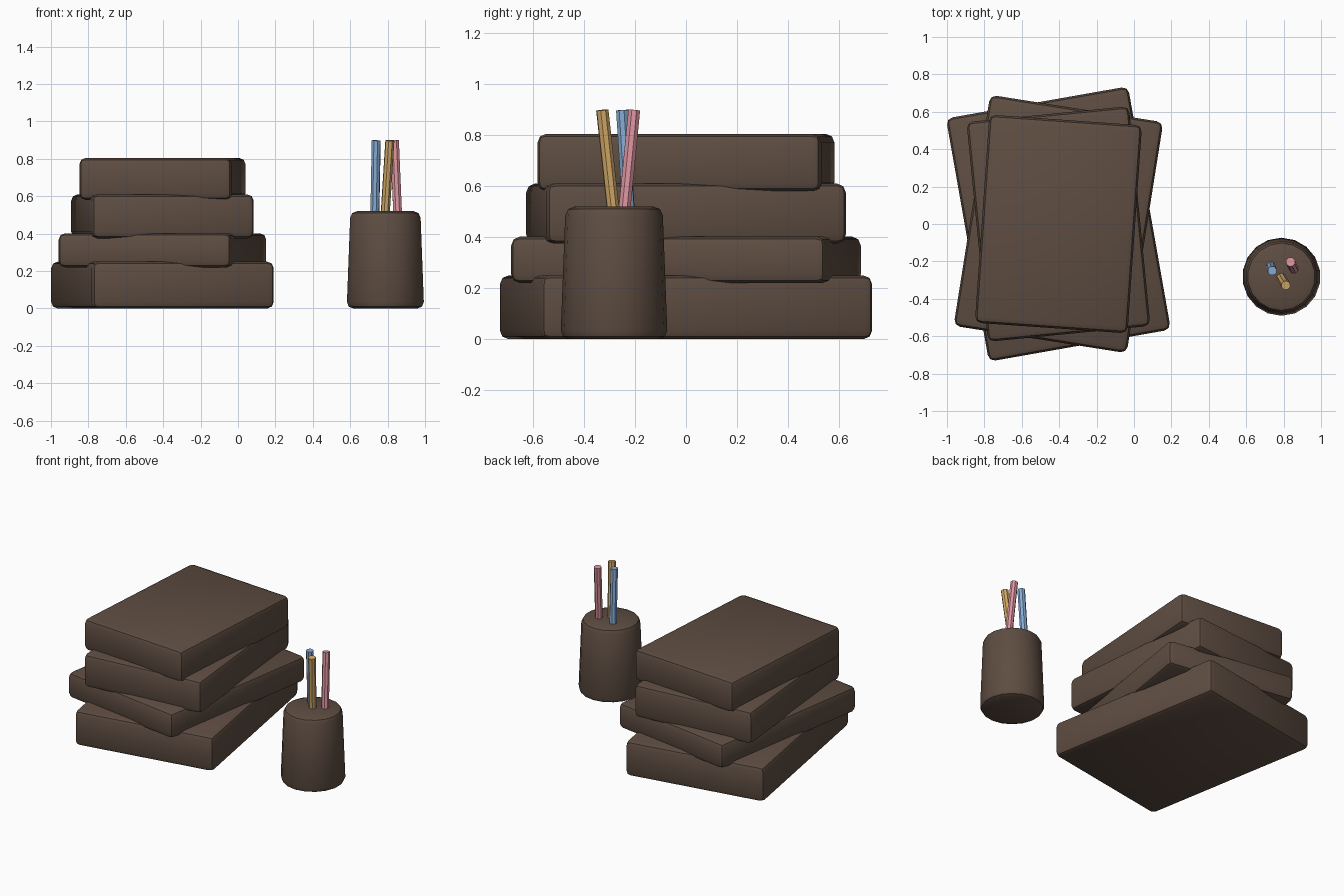
import bpy
import bmesh
from math import radians
from mathutils import Vector, Matrix

cube = bpy.data.objects.get("Cube")
if cube:
    bpy.data.objects.remove(cube, do_unlink=True)


def material(name, rgb):
    m = bpy.data.materials.new(name)
    m.use_nodes = True
    m.diffuse_color = (*rgb, 1)
    m.node_tree.nodes["Principled BSDF"].inputs["Base Color"].default_value = (*rgb, 1)
    return m


brown = material("dark brown", (0.112, 0.074, 0.054))
blue = material("soft blue", (0.25, 0.42, 0.68))
pink = material("soft pink", (0.72, 0.30, 0.35))
ochre = material("ochre", (0.65, 0.40, 0.14))


def add_object(name, bm, mat, bevel=0):
    mesh = bpy.data.meshes.new(name)
    bm.to_mesh(mesh)
    bm.free()
    mesh.materials.append(mat)
    ob = bpy.data.objects.new(name, mesh)
    bpy.context.collection.objects.link(ob)
    bpy.ops.object.select_all(action="DESELECT")
    ob.select_set(True)
    bpy.context.view_layer.objects.active = ob
    if bevel:
        mod = ob.modifiers.new("rounded edges", "BEVEL")
        mod.width = bevel
        mod.segments = 2
        mod.limit_method = "ANGLE"
        mod.angle_limit = radians(40)
        bpy.ops.object.modifier_apply(modifier=mod.name)
    bpy.ops.object.shade_smooth_by_angle(angle=radians(40))
    return ob


def add_book(name, width, depth, bottom, top, turn):
    bm = bmesh.new()
    bmesh.ops.create_cube(bm, size=1)
    bmesh.ops.scale(bm, vec=(width, depth, top - bottom), verts=bm.verts)
    ob = add_object(name, bm, brown, 0.035)
    ob.location = (-0.404, 0, (bottom + top) / 2)
    ob.rotation_euler.z = radians(turn)


def add_pencil(name, foot, tip, mat):
    # Extend the shaft down into the cup
    foot, tip = Vector(foot), Vector(tip)
    foot -= (tip - foot) * 0.3
    axis = tip - foot
    bm = bmesh.new()
    bmesh.ops.create_cone(bm, cap_ends=True, segments=8, radius1=0.025,
                          radius2=0.025, depth=axis.length)
    ob = add_object(name, bm, mat)
    ob.location = (foot + tip) / 2
    ob.rotation_euler = axis.to_track_quat("Z", "Y").to_euler()


# Stack of twisted books
add_book("bottom_book", 0.988, 1.32, 0.0, 0.25, 10)
add_book("second_book", 0.937, 1.25, 0.22, 0.402, -9)
add_book("third_book", 0.872, 1.18, 0.375, 0.61, 5.6)
add_book("top_book", 0.818, 1.115, 0.58, 0.805, -4)

# Tapered solid cup
bm = bmesh.new()
bmesh.ops.create_cone(bm, cap_ends=True, segments=18, radius1=0.21, radius2=0.19,
                      depth=0.52, matrix=Matrix.Translation((0, 0, 0.26)))
cup = add_object("pencil_cup", bm, brown, 0.035)
cup.location = (0.788, -0.282, 0)

# Leaning pencils
add_pencil("blue_pencil", (0.732, -0.226, 0.52), (0.739, -0.25, 0.898), blue)
add_pencil("pink_pencil", (0.853, -0.24, 0.52), (0.837, -0.203, 0.898), pink)
add_pencil("ochre_pencil", (0.788, -0.287, 0.52), (0.812, -0.328, 0.898), ochre)
